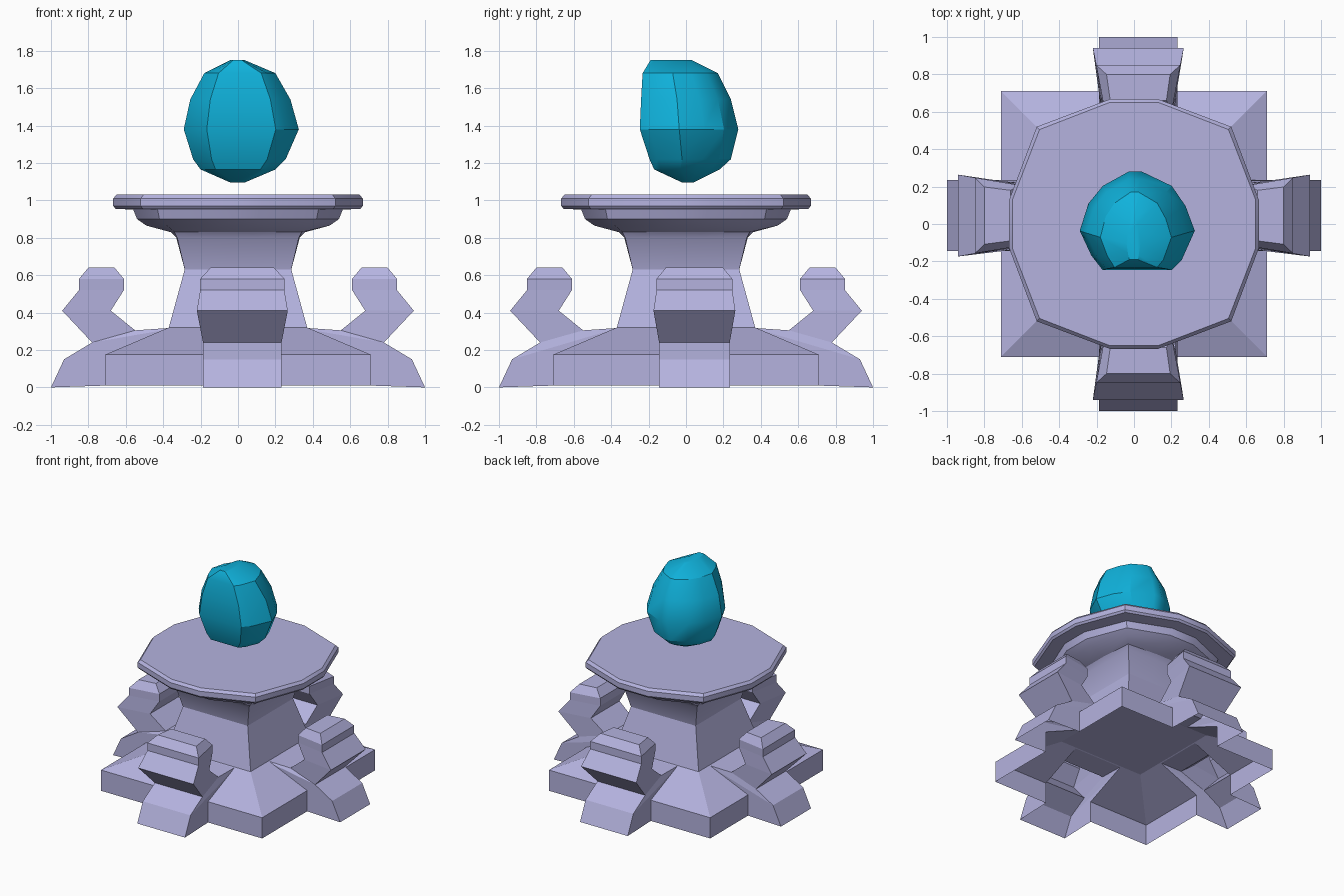
import bpy, bmesh

if "Cube" in bpy.data.objects:
    bpy.data.objects.remove(bpy.data.objects["Cube"])

LILAC = bpy.data.materials.new("lilac_stone")
LILAC.diffuse_color = (0.46, 0.45, 0.74, 1)
LILAC.use_nodes = True
LILAC.node_tree.nodes["Principled BSDF"].inputs["Base Color"].default_value = LILAC.diffuse_color
BLUE = bpy.data.materials.new("blue_crystal")
BLUE.diffuse_color = (0.005, 0.45, 0.72, 1)
BLUE.use_nodes = True
BLUE.node_tree.nodes["Principled BSDF"].inputs["Base Color"].default_value = BLUE.diffuse_color


def loft(name, rings, mat, bottom=True, top=True):
    """Skin a stack of equal-length point rings."""
    bm = bmesh.new()
    vs = [[bm.verts.new(p) for p in r] for r in rings]
    n = len(vs[0])
    for a, b in zip(vs, vs[1:]):
        for i in range(n):
            j = (i + 1) % n
            bm.faces.new((a[i], a[j], b[j], b[i]))
    if bottom:
        bm.faces.new(vs[0][::-1])
    if top:
        bm.faces.new(vs[-1])
    bmesh.ops.recalc_face_normals(bm, faces=bm.faces)
    me = bpy.data.meshes.new(name)
    bm.to_mesh(me)
    bm.free()
    me.materials.append(mat)
    ob = bpy.data.objects.new(name, me)
    bpy.context.collection.objects.link(ob)
    return ob


def activate(ob):
    bpy.ops.object.select_all(action='DESELECT')
    ob.select_set(True)
    bpy.context.view_layer.objects.active = ob


def smooth(ob, angle):
    activate(ob)
    bpy.ops.object.shade_smooth_by_angle(angle=angle)


# Square stepped base
def square(h, z):
    return [(-h, -h, z), (h, -h, z), (h, h, z), (-h, h, z)]


base = loft("base", [square(.71, .01), square(.71, .175), square(.37, .32)], LILAC)

# Foot profile: outer r, outer z, outer half width, inner r, inner z, inner half width
FOOT = [(1.0, 0, .21, .40, .02, .21),
        (.93, .15, .21, .36, .318, .21),
        (.78, .24, .21, .55, .305, .19),
        (.94, .41, .243, .68, .41, .20),
        (.85, .52, .225, .61, .52, .18),
        (.85, .58, .225, .61, .58, .18),
        (.80, .64, .17, .66, .64, .15)]


def foot(axis, sign):
    mid, k = (.045, .9) if axis == 'x' else (.023, 1)
    rings = []
    for ro, zo, wo, ri, zi, wi in FOOT:
        pts = [(ro, mid - wo * k, zo), (ro, mid + wo * k, zo),
               (ri, mid + wi * k, zi), (ri, mid - wi * k, zi)]
        rings.append([(sign * r, w, z) if axis == 'x' else (w, sign * r, z)
                      for r, w, z in pts])
    return loft("foot", rings, LILAC)


# Four feet fused into the base
for axis in 'xy':
    for sign in (-1, 1):
        ob = foot(axis, sign)
        mod = base.modifiers.new("fuse", 'BOOLEAN')
        mod.operation = 'UNION'
        mod.solver = 'EXACT'
        mod.object = ob
        activate(base)
        bpy.ops.object.modifier_apply(modifier=mod.name)
        bpy.data.objects.remove(ob)
base.name = "base_with_feet"

# The base is hollow and open underneath
bm = bmesh.new()
bm.from_mesh(base.data)
bm.normal_update()
under = [f for f in bm.faces if f.normal.z < -.8 and f.calc_center_median().z < .1]
bmesh.ops.delete(bm, geom=under, context='FACES')
bm.to_mesh(base.data)
bm.free()


# Column and table top: square with corner c, side points at (a, b)
def twelve(c, a, b, z):
    pts = []
    x = [(-a, -b), (a, -b), (c, -c)]
    for _ in range(4):
        pts += [(px, py, z) for px, py in x]
        x = [(-py, px) for px, py in x]
    return pts


COLUMN = [(.37, .10, .37, .32), (.285, .07, .285, .63), (.325, .08, .33, .80),
          (.34, .09, .36, .83), (.38, .10, .49, .865), (.42, .11, .54, .90),
          (.43, .11, .56, .95), (.51, .13, .655, .955), (.52, .13, .667, .97),
          (.52, .13, .667, 1.01), (.505, .13, .65, 1.03)]
column = loft("column_and_table", [twelve(*r) for r in COLUMN], LILAC, bottom=False)
smooth(column, .5)

# Floating faceted orb: one outline fitted to the bounds of each level
OUTLINE = [(.08, 1), (-.15, 1), (-.6, .71), (-.85, .35), (-1, -.2), (-.8, -.7),
           (-.6, -1), (.6, -1), (.77, -.8), (1, -.2), (.84, .3), (.6, .71)]
LEVELS = [(1.095, -.04, .035, -.02, .04), (1.165, -.20, .20, -.17, .18),
          (1.22, -.24, .255, -.195, .24), (1.38, -.29, .325, -.247, .28),
          (1.54, -.255, .28, -.24, .24), (1.68, -.18, .20, -.232, .17),
          (1.75, -.04, .035, -.19, .03)]
orb = loft("orb", [[((x0 + x1) / 2 + u * (x1 - x0) / 2, (y0 + y1) / 2 + v * (y1 - y0) / 2, z)
                    for u, v in OUTLINE] for z, x0, x1, y0, y1 in LEVELS], BLUE)
smooth(orb, .5)
